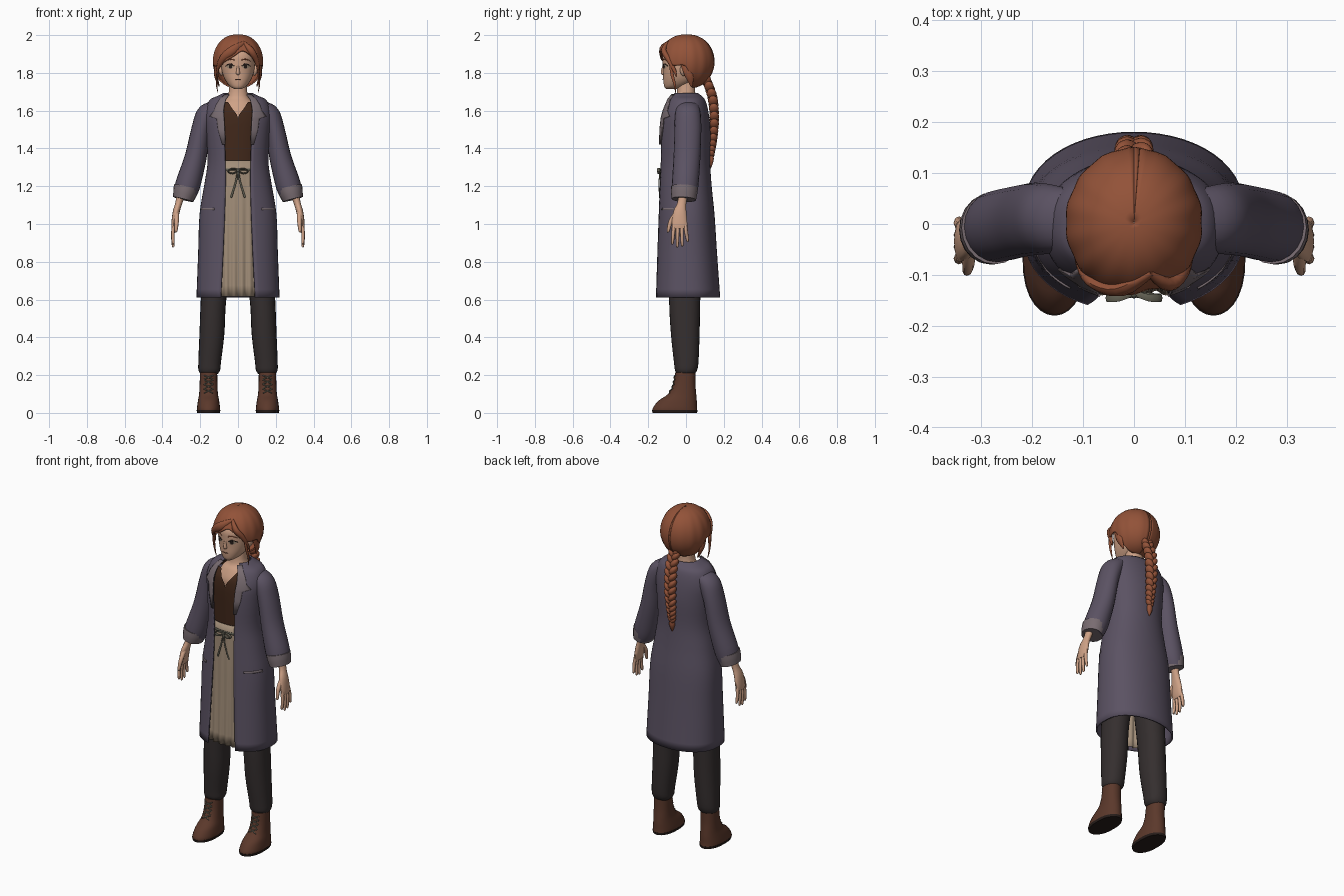
import bpy, bmesh
from math import sin, cos, pi, asin, acos, sqrt, radians, copysign
from mathutils import Vector, Matrix

if "Cube" in bpy.data.objects:
    bpy.data.objects.remove(bpy.data.objects["Cube"])


def material(name, *rgb):
    m = bpy.data.materials.new(name)
    m.use_nodes = True
    m.diffuse_color = (*rgb, 1)
    m.node_tree.nodes["Principled BSDF"].inputs["Base Color"].default_value = (*rgb, 1)
    return m


HAIR = material("auburn hair", .29, .085, .04)
COAT = material("dusky purple coat", .105, .085, .125)
LAPEL = material("pale mauve lining", .19, .15, .165)
SHIRT = material("dark brown shirt", .055, .022, .011)
APRON = material("beige apron", .36, .27, .19)
TROUSER = material("charcoal trousers", .035, .028, .028)
BOOT = material("brown leather", .105, .04, .024)
SKIN = material("skin", .62, .36, .24)
DARK = material("near black", .02, .012, .01)
TIE = material("olive grey cord", .12, .115, .085)
parts = []


def finish(name, bm, mat, mirror=False, thick=0):
    bmesh.ops.recalc_face_normals(bm, faces=bm.faces)
    me = bpy.data.meshes.new(name)
    bm.to_mesh(me)
    bm.free()
    me.materials.append(mat)
    ob = bpy.data.objects.new(name, me)
    bpy.context.collection.objects.link(ob)
    if thick:
        mod = ob.modifiers.new("thickness", 'SOLIDIFY')
        mod.thickness, mod.offset = thick, 0
    if mirror:
        ob.modifiers.new("mirror", 'MIRROR').use_mirror_merge = False
    parts.append(ob)


def sheet(name, rows, mat, closed=False, caps=False, bm=None, **kw):
    """Skin a grid of points; with bm given, only add to that mesh."""
    mesh = bm or bmesh.new()
    vs = [[mesh.verts.new(p) for p in r] for r in rows]
    n = len(rows[0])
    for a, b in zip(vs, vs[1:]):
        for i in range(n if closed else n - 1):
            j = (i + 1) % n
            mesh.faces.new((a[i], a[j], b[j], b[i]))
    if caps:
        mesh.faces.new(vs[0])
        mesh.faces.new(vs[-1])
    if bm is None:
        finish(name, mesh, mat, **kw)


def smooth(keys, n=4):
    """Catmull-Rom resampling of key tuples."""
    k = [keys[0]] + list(keys) + [keys[-1]]
    out = []
    for a, b, c, d in zip(k, k[1:], k[2:], k[3:]):
        for s in range(n):
            t = s / n
            out.append(tuple(q + .5 * t * (r - p + t * (2*p - 5*q + 4*r - e + t * (3*(q - r) + e - p)))
                             for p, q, r, e in zip(a, b, c, d)))
    return out + [tuple(keys[-1])]


def band(keys, n=36, cx=0):
    """Horizontal oval rings from (z, half width, front y, back y, front gap)."""
    rows = []
    for z, rx, yf, yb, *gap in keys:
        a0 = asin(min(.95, max(0, gap[0]) / rx)) if gap else 0
        row = []
        for i in range(n + bool(gap)):
            a = a0 + (2 * pi - 2 * a0) * i / n
            c = copysign(abs(cos(a)) ** .8, cos(a))
            row.append(Vector((cx + rx * sin(a), (yf + yb) / 2 - (yb - yf) / 2 * c, z)))
        rows.append(row)
    return rows


def surf(keys, x, z, off=0):
    """Point on the front of a banded shape, lifted outward by off."""
    ks = sorted(keys)
    for a, b in zip(ks, ks[1:]):
        if z <= b[0]:
            break
    t = min(1, max(0, (z - a[0]) / (b[0] - a[0])))
    rx, yf, yb = (a[i] + (b[i] - a[i]) * t for i in (1, 2, 3))
    c = sqrt(1 - min(.98, abs(x) / rx) ** 2) ** .8
    return Vector((x, (yf + yb) / 2 - (yb - yf) / 2 * c - off, z))


def patch(name, keys, spans, mat, off, cols=6, **kw):
    """Thin plate on a surface from (z, inner x, outer x) spans."""
    sheet(name, [[surf(keys, a + (b - a) * i / cols, z, off) for i in range(cols + 1)]
                 for z, a, b in spans], mat, **kw)


def tube(name, keys, mat, n=10, bm=None, steps=4, **kw):
    """Oval tube along (x, y, z, radius, depth radius)."""
    pts = smooth(keys, steps)
    rows = []
    for i, p in enumerate(pts):
        d = (Vector(pts[min(i + 1, len(pts) - 1)][:3]) - Vector(pts[max(i - 1, 0)][:3])).normalized()
        u = Vector((0, 1, 0)).cross(d).normalized()
        v = d.cross(u)
        rows.append([Vector(p[:3]) + u * p[3] * cos(2*pi*k/n) + v * p[4] * sin(2*pi*k/n) for k in range(n)])
    sheet(name, rows, mat, closed=True, caps=True, bm=bm, **kw)


def ball(bm, centre, size, turn=0):
    m = Matrix.Translation(centre) @ Matrix.Rotation(turn, 4, 'Y') @ Matrix.Diagonal((*size, 1))
    bmesh.ops.create_uvsphere(bm, u_segments=14, v_segments=10, radius=1, matrix=m)


# Coat body, open at the front
coat = smooth([(1.69, .075, -.07, .06, .05), (1.675, .105, -.085, .08, .06), (1.65, .15, -.10, .10, .075),
               (1.58, .172, -.128, .117, .08), (1.48, .165, -.14, .126, .073), (1.33, .157, -.14, .124, .067),
               (1.2, .176, -.143, .132, .066), (1.05, .2, -.148, .147, .07), (.85, .207, -.157, .16, .078),
               (.61, .216, -.168, .177, .09)])
sheet("coat", band(coat, 48), COAT, thick=.008)
patch("lapels", coat, [(1.685, .046, .07), (1.66, .064, .095), (1.63, .072, .115), (1.6, .076, .125),
                       (1.57, .074, .148), (1.558, .073, .112), (1.5, .07, .105), (1.42, .066, .082)],
      LAPEL, .009, mirror=True, thick=.006)
patch("pocket_welts", coat, [(1.085, .125, .198), (1.073, .125, .198)], LAPEL, .007, mirror=True, thick=.004)

# Sleeves and turned cuffs
tube("sleeves", [(.13, .01, 1.62, .035, .06), (.165, .01, 1.58, .055, .068), (.195, .01, 1.5, .052, .071),
                 (.225, .005, 1.35, .058, .071), (.268, -.005, 1.2, .066, .07), (.287, -.01, 1.13, .05, .062)],
     COAT, n=20, mirror=True)
tube("cuffs", [(.274, -.008, 1.195, .066, .071), (.281, -.01, 1.165, .063, .07), (.29, -.012, 1.13, .055, .065)],
     LAPEL, n=20, mirror=True)

# Neck, chest and shirt
sheet("neck", band(smooth([(1.5, .11, -.09, .08), (1.58, .11, -.1, .08), (1.64, .085, -.075, .07),
                           (1.68, .052, -.05, .05), (1.78, .045, -.045, .05)])), SKIN, closed=True)
sheet("shirt", band(smooth([(1.645, .1, -.095, .08, .052), (1.61, .125, -.115, .095, .03),
                            (1.568, .135, -.122, .1, .002), (1.5, .14, -.122, .1, 0), (1.3, .13, -.112, .09, 0)])), SHIRT)

# Apron with hanging folds, waist tie and bow
apron = [(1.335, .14, -.122, .08), (1.1, .15, -.13, .08), (.6, .175, -.138, .08)]
rows = []
for i in range(13):
    z = 1.335 - .06 * i
    row = [surf(apron, -.125 + .25 * k / 40, z) for k in range(41)]
    for p in row:
        p.y += .009 * (1.335 - z) * cos(p.x * 150)
    rows.append(row)
sheet("apron", rows, APRON, thick=.004)
patch("apron_tie", apron, [(1.295, -.07, .07), (1.282, -.07, .07)], TIE, .004, cols=10, thick=.003)
bow = bmesh.new()
tube("", [(0, -.135, 1.286, .005, .006), (.03, -.145, 1.293, .004, .008), (.052, -.145, 1.278, .004, .009),
          (.03, -.142, 1.267, .004, .008), (0, -.135, 1.28, .004, .005)], TIE, n=6, bm=bow)
tube("", [(0, -.135, 1.285, .005, .005), (.012, -.143, 1.22, .005, .003), (.038, -.14, 1.14, .006, .003)],
     TIE, n=6, bm=bow)
ball(bow, (0, -.138, 1.284), (.009, .008, .009))
finish("bow", bow, TIE, mirror=True)

# Trousers and boots
legs = []
for z, cx, rx, yf, yb in smooth([(.98, .09, .085, -.09, .09), (.62, .128, .068, -.09, .076),
                                 (.42, .138, .066, -.08, .072), (.27, .15, .06, -.064, .066),
                                 (.225, .152, .057, -.058, .058), (.205, .153, .044, -.045, .045)]):
    legs += band([(z, rx, yf, yb)], 24, cx)
sheet("trousers", legs, TROUSER, closed=True, caps=True, mirror=True)
boot = smooth([(.215, .046, -.058, .05), (.15, .047, -.068, .05), (.1, .05, -.095, .054),
               (.065, .056, -.145, .057), (.03, .061, -.173, .058), (.012, .061, -.178, .06)])
sheet("boots", band(boot, 28, .156), BOOT, closed=True, caps=True, mirror=True)
sheet("boot_soles", band([(.014, .063, -.18, .061), (0, .06, -.177, .059)], 28, .156),
      DARK, closed=True, caps=True, mirror=True)
laces = bmesh.new()
for k in range(4):
    z = .105 + .024 * k
    for s in (-1, 1):
        ends = [surf(boot, x, z + dz, .003) + Vector((.156, 0, 0))
                for x, dz in ((-.024 * s, 0), (0, .011), (.024 * s, .022))]
        tube("", [(*p, .003, .003) for p in ends], TIE, n=6, bm=laces, steps=2)
finish("boot_laces", laces, TIE, mirror=True)

# Hands
hand = bmesh.new()
tube("", [(.298, -.015, 1.17, .024, .028), (.314, -.022, 1.11, .018, .024), (.328, -.032, 1.06, .018, .036),
          (.338, -.034, 1.0, .015, .042), (.342, -.034, .975, .01, .038)], SKIN, n=14, bm=hand)
for y, tip, length in ((-.064, -.072, .09), (-.044, -.046, .105), (-.023, -.02, .1), (-.004, .008, .078)):
    tube("", [(.34, y, .995, .01, .0105), (.345, (y + tip) / 2, .99 - length / 2, .009, .0095),
              (.343, tip, .99 - length, .007, .007), (.341, tip, .984 - length, .002, .002)], SKIN, n=8, bm=hand)
tube("", [(.325, -.045, 1.065, .014, .014), (.325, -.08, 1.015, .012, .012), (.328, -.094, .965, .008, .008),
          (.328, -.095, .955, .002, .002)], SKIN, n=8, bm=hand)
finish("hands", hand, SKIN, mirror=True)

# Head, nose and ears
head = smooth([(1.714, .018, -.105, -.055), (1.728, .042, -.115, -.01), (1.76, .067, -.12, .05),
               (1.8, .083, -.121, .08), (1.85, .09, -.124, .1), (1.9, .09, -.12, .1), (1.96, .06, -.08, .07)])
sheet("head", band(head, 40), SKIN, closed=True, caps=True)
bits = bmesh.new()
tube("", [(0, -.116, 1.845, .006, .006), (0, -.123, 1.815, .008, .009), (0, -.122, 1.798, .011, .011),
          (0, -.117, 1.792, .006, .004)], SKIN, bm=bits)
for s in (-1, 1):
    ball(bits, (s * .092, -.012, 1.815), (.012, .02, .032), s * .2)
finish("nose_and_ears", bits, SKIN)


# Painted face details
def oval(name, x, z, w, h, mat, off):
    patch(name, head, [(z + h * cos(pi * i / 10), x - w * sin(pi * i / 10), x + w * sin(pi * i / 10))
                       for i in range(11)], mat, off, mirror=True)


def stroke(name, pts, r, mat):
    tube(name, [(*surf(head, x, z, .002), r * k, .002) for x, z, k in pts], mat, n=6, mirror=True)


oval("eye_whites", .041, 1.834, .019, .011, APRON, .002)
oval("irises", .04, 1.834, .009, .011, DARK, .0035)
stroke("upper_lashes", [(.02, 1.836, .5), (.038, 1.847, 1.2), (.058, 1.842, 1), (.066, 1.835, .3)], .003, DARK)
stroke("eyebrows", [(.02, 1.868, 1), (.042, 1.872, 1), (.066, 1.862, .4)], .003, HAIR)
stroke("mouth", [(0, 1.765, 1), (.01, 1.766, .9), (.018, 1.765, .3)], .003, BOOT)

# Hair cap with a shaped hairline
line = smooth([(-180, 1.722), (-130, 1.725), (-106, 1.745), (-88, 1.835), (-62, 1.835), (-40, 1.85), (-12, 1.885),
               (12, 1.915), (35, 1.885), (60, 1.84), (88, 1.835), (106, 1.745), (130, 1.725), (180, 1.722)], 7)
cap = []
for deg, hem in line:
    a = radians(deg)
    top = acos(max(-.985, min(1, (hem - 1.86) / .14)))
    col = []
    for i in range(25):
        f = max(.004, top * i / 24)
        r = sin(f) ** .88 * (1 + .01 * cos(14 * a) * sin(f))
        col.append(Vector((.13 * r * sin(a), .003 - .143 * r * cos(a), 1.86 + .14 * cos(f))))
    cap.append(col)
sheet("hair_cap", cap[:-1], HAIR, closed=False, thick=.008)
sheet("hair_back_seam", [cap[-2], cap[0]], HAIR, thick=.008)

# Swept fringe and loose side strands
locks = bmesh.new()
tube("", [(.035, -.095, 1.962, .008, .008), (-.025, -.128, 1.922, .024, .014), (-.078, -.112, 1.878, .02, .014),
          (-.108, -.07, 1.82, .008, .012), (-.113, -.055, 1.78, .002, .003)], HAIR, bm=locks)
tube("", [(.03, -.095, 1.962, .008, .008), (.068, -.118, 1.918, .018, .014), (.097, -.09, 1.868, .014, .014),
          (.11, -.06, 1.81, .006, .009), (.112, -.05, 1.78, .002, .003)], HAIR, bm=locks)
for s in (-1, 1):
    tube("", [(s * .098, -.08, 1.89, .008, .011), (s * .108, -.075, 1.8, .006, .009),
              (s * .113, -.06, 1.74, .004, .006), (s * .106, -.055, 1.695, .001, .002)], HAIR, n=8, bm=locks)
    tube("", [(s * .11, -.02, 1.86, .01, .015), (s * .117, .015, 1.79, .01, .022),
              (s * .1, .03, 1.73, .003, .006)], HAIR, n=8, bm=locks)
finish("fringe_and_strands", locks, HAIR)

# Braid down the back
braid = bmesh.new()
path = smooth([(.105, 1.77, 1), (.14, 1.67, 1.05), (.15, 1.55, 1), (.143, 1.44, .85), (.134, 1.365, .65)], 6)
for i, (y, z, k) in enumerate(path):
    s = 1 if i % 2 else -1
    ball(braid, (s * .013 * k, y, z), (.018 * k, .025 * k, .031 * k), s * .65)
tube("", [(0, .134, 1.37, .012, .012), (0, .132, 1.335, .017, .015), (0, .13, 1.295, .002, .002)], HAIR, bm=braid)
finish("braid", braid, HAIR)

# Smooth shading with sharp creases kept
bpy.ops.object.select_all(action='DESELECT')
for ob in parts:
    ob.select_set(True)
bpy.context.view_layer.objects.active = parts[0]
bpy.ops.object.shade_smooth_by_angle(angle=radians(50))
